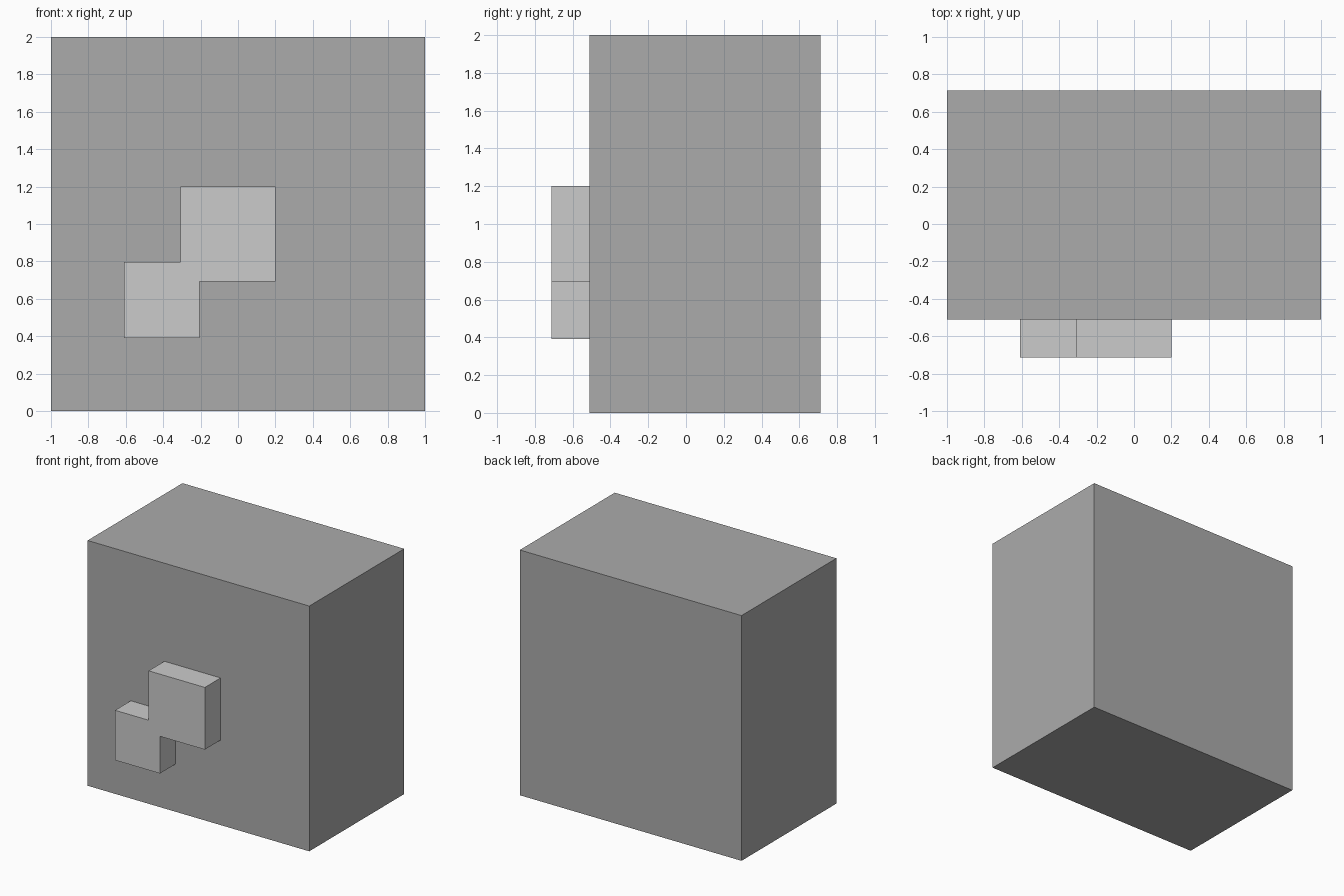
import bpy, bmesh

if "Cube" in bpy.data.objects:
    bpy.data.objects.remove(bpy.data.objects["Cube"])


def extrude_profile(name, profile, y_front, y_back):
    """Solid made by extruding an (x, z) outline along y."""
    bm = bmesh.new()
    face = bm.faces.new([bm.verts.new((x, y_front, z)) for x, z in profile])
    new = bmesh.ops.extrude_face_region(bm, geom=[face], use_keep_orig=True)["geom"]
    verts = [g for g in new if isinstance(g, bmesh.types.BMVert)]
    bmesh.ops.translate(bm, verts=verts, vec=(0, y_back - y_front, 0))
    bmesh.ops.recalc_face_normals(bm, faces=bm.faces)
    mesh = bpy.data.meshes.new(name)
    bm.to_mesh(mesh)
    bm.free()
    obj = bpy.data.objects.new(name, mesh)
    bpy.context.collection.objects.link(obj)
    return obj


# Main block, darker grey
block = extrude_profile("main_block", [(-1, 0), (1, 0), (1, 2), (-1, 2)], -0.51, 0.713)
dark = bpy.data.materials.new("dark_grey")
dark.diffuse_color = (0.41, 0.41, 0.41, 1)
dark.use_nodes = True
dark.node_tree.nodes["Principled BSDF"].inputs["Base Color"].default_value = dark.diffuse_color
block.data.materials.append(dark)

# Raised stepped panel: two overlapping squares on the front
extrude_profile("front_panel", [
    (-0.61, 0.39), (-0.205, 0.39), (-0.205, 0.693), (0.2, 0.693),
    (0.2, 1.2), (-0.307, 1.2), (-0.307, 0.797), (-0.61, 0.797),
], -0.713, -0.51)
